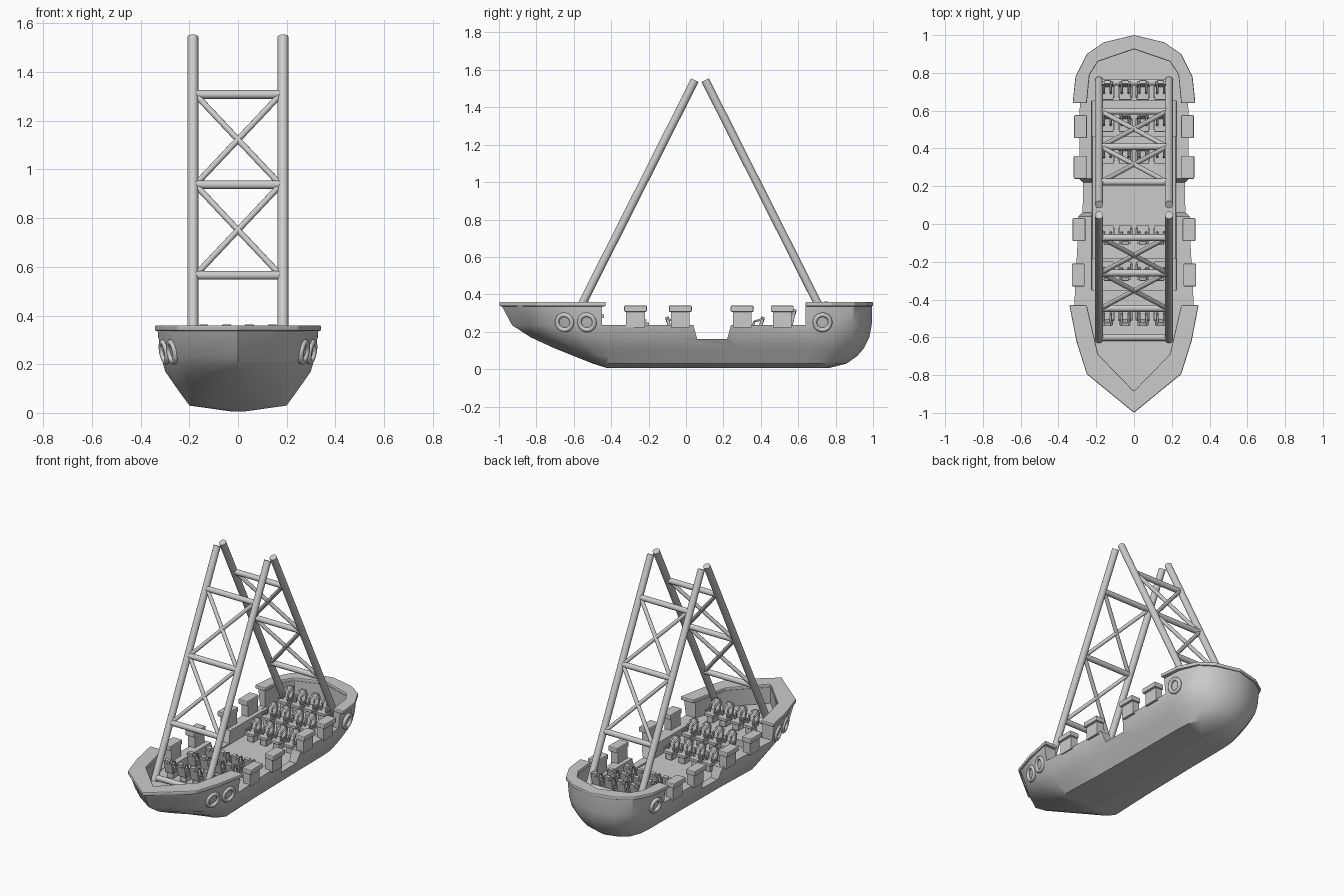
import bpy, bmesh, math
from mathutils import Vector, Matrix

cube = bpy.data.objects.get("Cube")
if cube:
    bpy.data.objects.remove(cube)

grey = bpy.data.materials.new("light grey")
grey.use_nodes = True
grey.diffuse_color = (0.6, 0.6, 0.6, 1)
grey.node_tree.nodes["Principled BSDF"].inputs["Base Color"].default_value = (0.6, 0.6, 0.6, 1)


def make(name, bm, smooth=None, bevel=0):
    bmesh.ops.recalc_face_normals(bm, faces=bm.faces)
    mesh = bpy.data.meshes.new(name)
    bm.to_mesh(mesh)
    bm.free()
    mesh.materials.append(grey)
    ob = bpy.data.objects.new(name, mesh)
    bpy.context.collection.objects.link(ob)
    if bevel:
        mod = ob.modifiers.new("bevel", "BEVEL")
        mod.width, mod.segments = bevel, 2
    if smooth:
        soften(ob, smooth)
    return ob


def soften(ob, angle):
    bpy.ops.object.select_all(action="DESELECT")
    ob.select_set(True)
    bpy.context.view_layer.objects.active = ob
    bpy.ops.object.shade_smooth_by_angle(angle=math.radians(angle))


def mirrored(half):
    """Close a right-hand outline running bow to stern with its mirror."""
    return half + [(-x, y) for x, y in reversed(half) if x > 0]


def prism(name, outline, z0, z1, taper=1, bevel=0):
    bm = bmesh.new()
    low = [bm.verts.new((x * taper, y, z0)) for x, y in outline]
    high = [bm.verts.new((x, y, z1)) for x, y in outline]
    bm.faces.new(low)
    bm.faces.new(high)
    for i in range(len(low)):
        j = (i + 1) % len(low)
        bm.faces.new((low[i], low[j], high[j], high[i]))
    return make(name, bm, bevel=bevel)


def add_box(bm, centre, size, tilt=0):
    mat = Matrix.Translation(centre) @ Matrix.Rotation(tilt, 4, "X") @ Matrix.Diagonal((*size, 1))
    bmesh.ops.create_cube(bm, size=1, matrix=mat)


def box(name, centre, size, bevel=0):
    bm = bmesh.new()
    add_box(bm, centre, size)
    return make(name, bm, bevel=bevel)


def add_tube(bm, a, b, r, sides=16):
    a, b = Vector(a), Vector(b)
    rot = (b - a).to_track_quat("Z", "Y").to_matrix().to_4x4()
    bmesh.ops.create_cone(bm, cap_ends=True, segments=sides, radius1=r, radius2=r,
                          depth=(b - a).length, matrix=Matrix.Translation((a + b) / 2) @ rot)


# Hull lofted through horizontal outlines: height, half width, bow y, stern y
LEVELS = [(0.005, 0.02, 0.42, 0.76), (0.03, 0.19, 0.5, 0.86), (0.07, 0.218, 0.6, 0.915),
          (0.11, 0.245, 0.7, 0.95), (0.17, 0.285, 0.83, 0.98), (0.235, 0.302, 0.93, 0.993),
          (0.338, 0.315, 0.985, 0.995)]
PLAN = [(0, -1), (0.42, -0.9), (0.78, -0.79), (0.94, -0.62), (1.05, -0.45), (0.99, -0.1), (0.96, 0.3),
        (0.95, 0.65), (0.92, 0.78), (0.76, 0.9), (0.48, 0.96), (0, 1)]


def stretch(y, bow, stern):
    if y < -0.4:
        return -0.4 + (y + 0.4) / 0.6 * (bow - 0.4)
    if y > 0.6:
        return 0.6 + (y - 0.6) / 0.4 * (stern - 0.6)
    return y


bm = bmesh.new()
rings = []
for z, w, bow, stern in LEVELS:
    rings.append([bm.verts.new((x * w, stretch(y, bow, stern), z)) for x, y in mirrored(PLAN)])
bm.faces.new(rings[0])
bm.faces.new(rings[-1])
for lower, upper in zip(rings, rings[1:]):
    for i in range(len(lower)):
        j = (i + 1) % len(lower)
        bm.faces.new((lower[i], lower[j], upper[j], upper[i]))
hull = make("hull", bm)

# Hollows: passenger well, bow and stern decks, low side walls, doorway
BOW_IN = [(0, -0.885), (0.19, -0.69), (0.25, -0.43)]
STERN_IN = [(0.25, 0.64), (0.235, 0.79), (0.19, 0.86), (0, 0.925)]
well = [(0.24, -0.43), (0.24, 0.65), (-0.24, 0.65), (-0.24, -0.43)]
cutters = [
    prism("well_cutter", well, 0.15, 0.5, 0.92),
    prism("bow_cutter", mirrored(BOW_IN + [(0.25, -0.4)]), 0.232, 0.5),
    prism("stern_cutter", mirrored([(0.25, 0.6)] + STERN_IN), 0.232, 0.5),
    box("side_cutter", (0, 0.095, 0.435), (1, 1.09, 0.4)),
]
bm = bmesh.new()
door = [(0.06, 0.16), (0.22, 0.16), (0.25, 0.27), (0.03, 0.27)]
face = bm.faces.new([bm.verts.new((-0.5, y, z)) for y, z in door])
side = bmesh.ops.extrude_face_region(bm, geom=[face])
bmesh.ops.translate(bm, vec=(1, 0, 0), verts=[v for v in side["geom"] if isinstance(v, bmesh.types.BMVert)])
cutters.append(make("door_cutter", bm))
for c in cutters:
    c.hide_render = True
    mod = hull.modifiers.new(c.name, "BOOLEAN")
    mod.operation, mod.solver, mod.object = "DIFFERENCE", "EXACT", c
graph = bpy.context.evaluated_depsgraph_get()
cut_mesh = bpy.data.meshes.new_from_object(hull.evaluated_get(graph))
hull.modifiers.clear()
hull.data = cut_mesh
for c in cutters:
    bpy.data.objects.remove(c)
soften(hull, 32)

# Rim caps on the raised bow and stern
bow_out = [(0, -1), (0.25, -0.795), (0.305, -0.62), (0.342, -0.43)]
stern_out = [(0.325, 0.64), (0.31, 0.78), (0.25, 0.9), (0.16, 0.962), (0, 1)]


def rim(name, outer, inner):
    """Band between two open outlines that each start at the centre line."""
    full = [[(-x, y) for x, y in reversed(o)] + o[1:] for o in (outer, inner)]
    prism(name, full[0] + full[1][::-1], 0.336, 0.36, bevel=0.006)


rim("bow_rim", bow_out, BOW_IN)
rim("stern_rim", stern_out[::-1], STERN_IN[::-1])

# Side posts with caps, and ring floats
for s, label in ((1, "left"), (-1, "right")):
    for y, x in ((-0.27, 0.288), (-0.03, 0.284), (0.3, 0.278), (0.515, 0.276)):
        box(label + "_post", (s * x, y, 0.267), (0.05, 0.1, 0.09))
        box(label + "_post_cap", (s * (x + 0.007), y, 0.323), (0.068, 0.122, 0.034), 0.006)
    for x, y, turn in ((0.27, -0.65, -0.3), (0.302, -0.53, -0.25), (0.29, 0.73, 0.1)):
        axis = Vector((s, turn, -0.18))
        bpy.ops.mesh.primitive_torus_add(major_segments=28, minor_segments=10, major_radius=0.041,
                                         minor_radius=0.012, location=(s * x, y, 0.25),
                                         rotation=axis.to_track_quat("Z", "Y").to_euler())
        ring = bpy.context.object
        ring.name = label + "_ring_float"
        ring.data.materials.append(grey)
        soften(ring, 60)

# Lattice support frames leaning to the top centre
for d, label in ((1, "front"), (-1, "back")):
    def at(x, z):
        return (x, 0.075 + d * (-0.625 + (z - 0.36) * 0.504), z)

    bm = bmesh.new()
    for x in (-0.185, 0.185):
        add_tube(bm, at(x, 0.24), at(x, 1.545), 0.022)
    for z in (0.26, 0.565, 0.937, 1.308):
        add_tube(bm, at(-0.18, z), at(0.18, z), 0.018)
    for z0, z1 in ((0.565, 0.937), (0.937, 1.308)):
        for s in (1, -1):
            add_tube(bm, at(-0.175 * s, z0), at(0.175 * s, z1), 0.0125, 12)
    make(label + "_support_frame", bm, smooth=40)

# Passenger seat facing -y, with its back at the origin
bm = bmesh.new()
add_box(bm, (0, -0.045, 0.022), (0.045, 0.06, 0.044))
add_box(bm, (0, -0.05, 0.05), (0.066, 0.075, 0.018))
add_box(bm, (0, -0.006, 0.078), (0.058, 0.018, 0.085), -0.22)
add_box(bm, (0, 0.004, 0.117), (0.036, 0.02, 0.026), -0.22)
for s in (1, -1):
    add_box(bm, (s * 0.034, -0.045, 0.07), (0.01, 0.06, 0.012))
    add_tube(bm, (s * 0.018, 0, 0.116), (s * 0.018, -0.04, 0.105), 0.006, 8)
    add_tube(bm, (s * 0.018, -0.04, 0.108), (s * 0.018, -0.052, 0.06), 0.006, 8)
seat = make("seat", bm, smooth=40, bevel=0.004)

# Tiered rows facing the middle: back y, floor height, facing
rows = [(0.405, 0.15, 1), (0.575, 0.19, 1), (0.745, 0.232, 1),
        (-0.095, 0.15, -1), (-0.285, 0.19, -1), (-0.525, 0.232, -1)]
for y, z, d in rows:
    for x in (-0.141, -0.047, 0.047, 0.141):
        ob = seat.copy()
        ob.location = (x, y, z)
        ob.rotation_euler.z = 0 if d > 0 else math.pi
        bpy.context.collection.objects.link(ob)
bpy.data.objects.remove(seat)
box("stern_step", (0, 0.555, 0.165), (0.45, 0.19, 0.05))
box("bow_step", (0, -0.265, 0.165), (0.45, 0.17, 0.05))
box("bow_platform", (0, -0.4, 0.186), (0.45, 0.1, 0.092))
